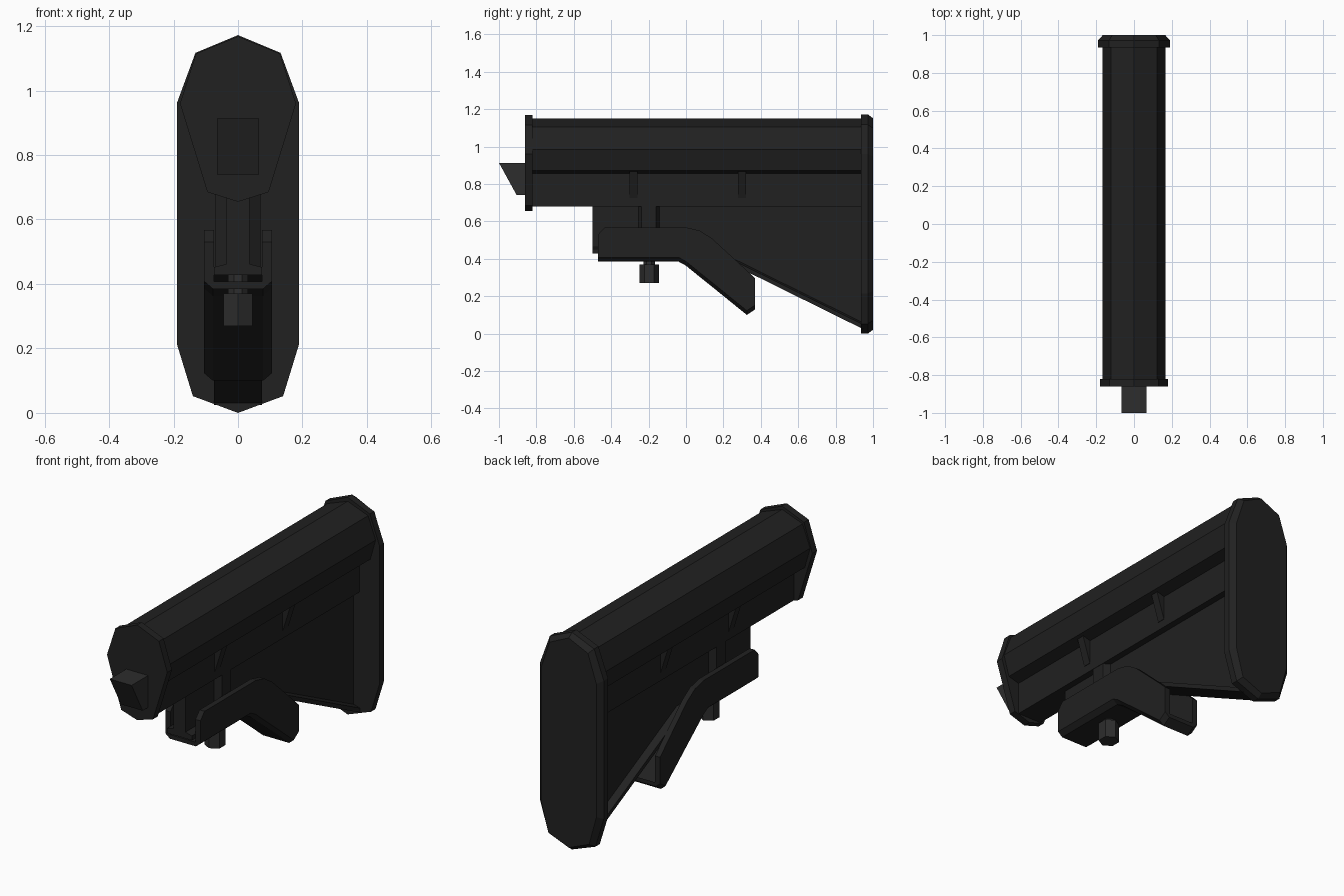
import bpy, bmesh, math

if "Cube" in bpy.data.objects:
    bpy.data.objects.remove(bpy.data.objects["Cube"])


def material(name, v):
    m = bpy.data.materials.new(name)
    m.diffuse_color = (v, v, v, 1)
    m.use_nodes = True
    m.node_tree.nodes["Principled BSDF"].inputs["Base Color"].default_value = m.diffuse_color
    return m


BLACK = material("black_polymer", 0.015)
STEEL = material("dark_steel", 0.026)


def loft(name, rings, mat=BLACK):
    """Skin a list of equally sized closed rings and cap both ends."""
    bm = bmesh.new()
    vs = [[bm.verts.new(p) for p in r] for r in rings]
    n = len(vs[0])
    for a, b in zip(vs, vs[1:]):
        for i in range(n):
            j = (i + 1) % n
            bm.faces.new((a[i], a[j], b[j], b[i]))
    bm.faces.new(vs[0])
    bm.faces.new(vs[-1])
    bmesh.ops.recalc_face_normals(bm, faces=bm.faces)
    me = bpy.data.meshes.new(name)
    bm.to_mesh(me)
    bm.free()
    ob = bpy.data.objects.new(name, me)
    me.materials.append(mat)
    bpy.context.collection.objects.link(ob)
    return ob


def mirrored(half):
    """Complete a right-half outline (x, z) across x = 0."""
    return half + [(-x, z) for x, z in reversed(half) if x > 1e-6]


def ring(pts, y):
    return [(x, y, z) for x, z in pts]


def column(name, y, z0, z1, r, sides, mat=STEEL):
    pts = [(r * math.cos(a), y + r * math.sin(a)) for a in
           (2 * math.pi * (i + 0.5) / sides for i in range(sides))]
    return loft(name, [[(x, yy, z) for x, yy in pts] for z in (z0, z1)], mat)


# Main tube housing, with a ledge along each side
body = mirrored([(0, 1.15), (0.122, 1.105), (0.167, 0.985), (0.135, 0.873),
                 (0.072, 0.855), (0.072, 0.68)])
loft("tube_housing", [ring(body, -0.83), ring(body, 0.945)])

# Small gussets under the ledges
for s in (-1, 1):
    for k, y in enumerate((-0.28, 0.30)):
        tri = [(s * 0.06, 0.868), (s * 0.118, 0.866), (s * 0.074, 0.725), (s * 0.06, 0.72)]
        loft(f"ledge_gusset_{k}_{'r' if s > 0 else 'l'}",
             [ring(tri, y - 0.022), ring(tri, y + 0.022)])

# Front collar
collar = mirrored([(0, 1.168), (0.13, 1.115), (0.18, 0.96), (0.095, 0.685), (0, 0.655)])
loft("front_collar", [ring(collar, -0.86), ring(collar, -0.82)])

# Wedge lug at the very front
lug = [(-1, 0.913), (-0.855, 0.913), (-0.855, 0.74), (-0.905, 0.74)]
loft("front_lug", [[(x, y, z) for y, z in lug] for x in (-0.065, 0.065)], STEEL)

# Butt plate with bevelled rear edge
plate = mirrored([(0, 1.172), (0.132, 1.117), (0.19, 0.96), (0.19, 0.215),
                  (0.14, 0.052), (0, 0.0)])
inner = [(x * 0.87, 0.586 + (z - 0.586) * 0.965) for x, z in plate]
loft("butt_plate", [ring(plate, 0.935), ring(plate, 0.972), ring(inner, 1.0)])

# Thin web under the tube with a wider lip along its lower edge
web = []
for y, b in ((-0.5, 0.428), (0.13, 0.428), (0.945, 0.025)):
    web.append(ring(mirrored([(0.036, 0.69), (0.036, b + 0.034),
                              (0.075, b + 0.024), (0.075, b)]), y))
loft("lower_web", web)

# Release pin: tapered boss on the web, neck and hexagonal nut
boss = [(0.03, -0.258), (0.07, -0.237), (0.07, -0.16), (0.03, -0.138)]
boss += [(-x, y) for x, y in reversed(boss)]
loft("pin_boss", [[(x, y, z) for x, y in boss] for z in (0.44, 0.69)])
column("pin_neck", -0.197, 0.36, 0.46, 0.034, 8)
column("pin_nut", -0.197, 0.27, 0.37, 0.052, 6)

# Release lever: bent U channel, open at both ends
lever = []
for y, b, t in ((-0.47, 0.385, 0.53), (-0.435, 0.385, 0.568), (-0.04, 0.385, 0.568),
                (0.0, 0.363, 0.568), (0.075, 0.302, 0.55), (0.14, 0.25, 0.508),
                (0.325, 0.10, 0.338), (0.37, 0.13, 0.295)):
    lever.append(ring([(0.105, t), (0.105, b + 0.023), (0.078, b), (-0.078, b),
                       (-0.105, b + 0.023), (-0.105, t), (-0.075, t),
                       (-0.075, b + 0.022), (0.075, b + 0.022), (0.075, t)], y))
loft("release_lever", lever)
